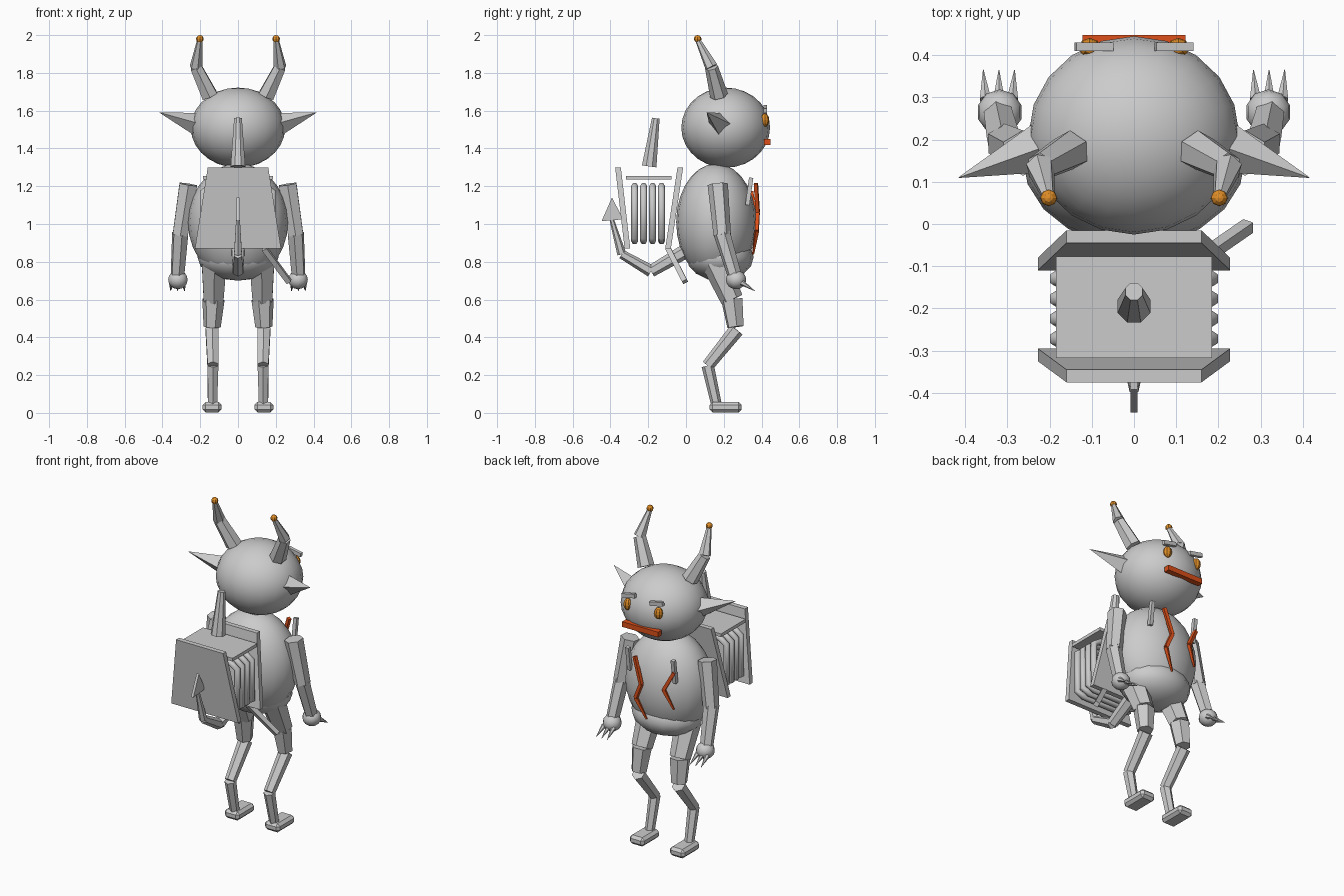
import bpy, bmesh, math
from mathutils import Vector, Matrix

if "Cube" in bpy.data.objects:
    bpy.data.objects.remove(bpy.data.objects["Cube"])


def material(name, rgb):
    m = bpy.data.materials.new(name)
    m.diffuse_color = (*rgb, 1)
    m.use_nodes = True
    m.node_tree.nodes["Principled BSDF"].inputs["Base Color"].default_value = m.diffuse_color
    return m


GREY = material("grey", (0.6, 0.6, 0.6))
AMBER = material("amber", (0.75, 0.27, 0.02))
RED = material("red_orange", (0.72, 0.08, 0.01))


def finish(name, bm, mat, smooth=False):
    bmesh.ops.recalc_face_normals(bm, faces=bm.faces)
    me = bpy.data.meshes.new(name)
    bm.to_mesh(me)
    bm.free()
    me.materials.append(mat)
    for p in me.polygons:
        p.use_smooth = smooth
    ob = bpy.data.objects.new(name, me)
    bpy.context.collection.objects.link(ob)
    return ob


def ball(name, c, r, mat=GREY, seg=16, rings=10, smooth=True):
    bm = bmesh.new()
    bmesh.ops.create_uvsphere(bm, u_segments=seg, v_segments=rings, radius=1)
    bm.transform(Matrix.Translation(c) @ Matrix.Diagonal((*r, 1)))
    return finish(name, bm, mat, smooth)


def add_cone(bm, a, b, r1, r2, sides=6, spin=0.0):
    a, b = Vector(a), Vector(b)
    d = b - a
    rot = d.to_track_quat('Z', 'Y').to_matrix().to_4x4()
    mtx = Matrix.Translation((a + b) / 2) @ rot @ Matrix.Rotation(spin, 4, 'Z')
    bmesh.ops.create_cone(bm, cap_ends=True, segments=sides, radius1=r1,
                          radius2=r2, depth=d.length, matrix=mtx)


def limb(name, pts, radii, mat=GREY, sides=6, spin=0.0):
    """Chain of tapered segments through the given points."""
    bm = bmesh.new()
    for i in range(len(pts) - 1):
        add_cone(bm, pts[i], pts[i + 1], radii[i], radii[i + 1], sides, spin)
    return finish(name, bm, mat)


def box(name, c, size, mat=GREY, rot=None, bevel=0.0):
    bm = bmesh.new()
    bmesh.ops.create_cube(bm, size=1)
    bm.transform(Matrix.Diagonal((*size, 1)))
    if bevel:
        bmesh.ops.bevel(bm, geom=bm.edges[:], offset=bevel, segments=1, affect='EDGES')
    bm.transform(Matrix.Translation(c) @ (rot or Matrix.Identity(4)))
    return finish(name, bm, mat)


def prism(name, front, back, mat=GREY):
    """Solid between two matching outlines."""
    bm = bmesh.new()
    f = [bm.verts.new(p) for p in front]
    b = [bm.verts.new(p) for p in back]
    bm.faces.new(f)
    bm.faces.new(b[::-1])
    n = len(f)
    for i in range(n):
        bm.faces.new((f[i], b[i], b[(i + 1) % n], f[(i + 1) % n]))
    return finish(name, bm, mat)


# Head, body and hips
ball("head", (0, 0.21, 1.51), (0.25, 0.235, 0.212), seg=20, rings=14)
ball("body", (0, 0.16, 1.01), (0.265, 0.212, 0.31), seg=20, rings=14)
ball("hips", (0, 0.18, 0.825), (0.215, 0.178, 0.125), seg=16, rings=8)

for s, side in ((1, "right"), (-1, "left")):
    # Horns with ball tips, ears, eyes and brows
    limb(side + "_horn", [(s * 0.15, 0.175, 1.68), (s * 0.222, 0.135, 1.83), (s * 0.202, 0.062, 1.975)],
         [0.048, 0.035, 0.014])
    ball(side + "_horn_tip", (s * 0.202, 0.062, 1.98), (0.02, 0.02, 0.02), AMBER, 8, 6, False)
    limb(side + "_ear", [(s * 0.22, 0.18, 1.53), (s * 0.415, 0.11, 1.59)], [0.06, 0.001], sides=4)
    ball(side + "_eye", (s * 0.105, 0.417, 1.55), (0.026, 0.024, 0.036), AMBER, 8, 6, False)
    box(side + "_brow", (s * 0.095, 0.42, 1.608), (0.09, 0.02, 0.024),
        rot=Matrix.Rotation(0.2, 4, 'Y'))

    # Arms, hands and claws
    limb(side + "_upper_arm", [(s * 0.263, 0.168, 1.21), (s * 0.306, 0.192, 0.94)], [0.054, 0.046])
    limb(side + "_forearm", [(s * 0.306, 0.19, 0.95), (s * 0.32, 0.255, 0.735)], [0.045, 0.038])
    ball(side + "_hand", (s * 0.318, 0.265, 0.705), (0.054, 0.054, 0.05), seg=10, rings=8)
    for k in (-1, 0, 1):
        limb(f"{side}_claw_{k + 2}", [(s * 0.32 + k * 0.032, 0.295, 0.69), (s * 0.32 + k * 0.037, 0.365, 0.645)],
             [0.015, 0.001])

    # Legs and feet
    limb(side + "_thigh", [(s * 0.127, 0.155, 0.80), (s * 0.13, 0.243, 0.60), (s * 0.137, 0.262, 0.455)],
         [0.075, 0.06, 0.046])
    limb(side + "_shin", [(s * 0.137, 0.268, 0.44), (s * 0.133, 0.115, 0.25), (s * 0.135, 0.16, 0.05)],
         [0.04, 0.033, 0.028])
    box(side + "_foot", (s * 0.137, 0.21, 0.03), (0.1, 0.17, 0.055), bevel=0.016)

    # Strap ends on the chest
    limb(side + "_strap", [(s * 0.155, 0.325, 1.10), (s * 0.155, 0.345, 1.245)], [0.016, 0.016],
         sides=4, spin=math.pi / 4)

# Mouth
box("mouth", (0, 0.43, 1.433), (0.245, 0.035, 0.032), RED)

# Jagged chest marks
marks = {"right_mark": [(0.09, 0.37, 1.215), (0.04, 0.38, 1.06), (0.08, 0.375, 0.965), (0.02, 0.355, 0.84)],
         "left_mark": [(-0.16, 0.345, 1.17), (-0.10, 0.36, 1.055), (-0.155, 0.34, 0.94)]}
for name, pts in marks.items():
    radii = [0.014] * (len(pts) - 1) + [0.006]
    limb(name, pts, radii, RED, 4, math.pi / 4)

# Pack plates: wider at the foot and leaning outward at the top
for name, yt, yb in (("pack_rear_plate", -0.36, -0.31), ("pack_front_plate", -0.03, -0.095)):
    out = lambda d: [(-0.16, yt + d, 1.3), (0.16, yt + d, 1.3), (0.228, yb + d, 0.87), (-0.228, yb + d, 0.87)]
    prism(name, out(-0.015), out(0.015))
box("pack_lid", (0, -0.197, 1.245), (0.37, 0.24, 0.02))

# Coil loops between the plates
loop = [(0.185, 0.93), (0.185, 1.17), (0.14, 1.2), (-0.14, 1.2),
        (-0.185, 1.17), (-0.185, 0.93), (-0.14, 0.91), (0.14, 0.91)]
for i in range(4):
    y = -0.272 + i * 0.0475
    cu = bpy.data.curves.new("coil", 'CURVE')
    cu.dimensions = '3D'
    cu.bevel_depth = 0.019
    cu.bevel_resolution = 1
    sp = cu.splines.new('POLY')
    sp.points.add(len(loop) - 1)
    for p, (x, z) in zip(sp.points, loop):
        p.co = (x, y, z, 1)
    sp.use_cyclic_u = True
    cu.materials.append(GREY)
    bpy.context.collection.objects.link(bpy.data.objects.new(f"pack_coil_{i + 1}", cu))

# Chimney and hanging stick
limb("chimney", [(0, -0.195, 1.305), (0, -0.16, 1.56)], [0.042, 0.022], sides=8, spin=math.pi / 8)
limb("stick", [(0.14, -0.095, 0.87), (0.27, -0.005, 0.695)], [0.02, 0.02], sides=4)

# Tail with a flat arrow tip
limb("tail", [(0, 0.03, 0.875), (0, -0.185, 0.75), (0, -0.34, 0.84), (0, -0.392, 1.02)],
     [0.04, 0.032, 0.024, 0.012])
tri = lambda x: [(x, -0.447, 1.015), (x, -0.332, 1.025), (x, -0.392, 1.14)]
prism("tail_tip", tri(-0.008), tri(0.008))
